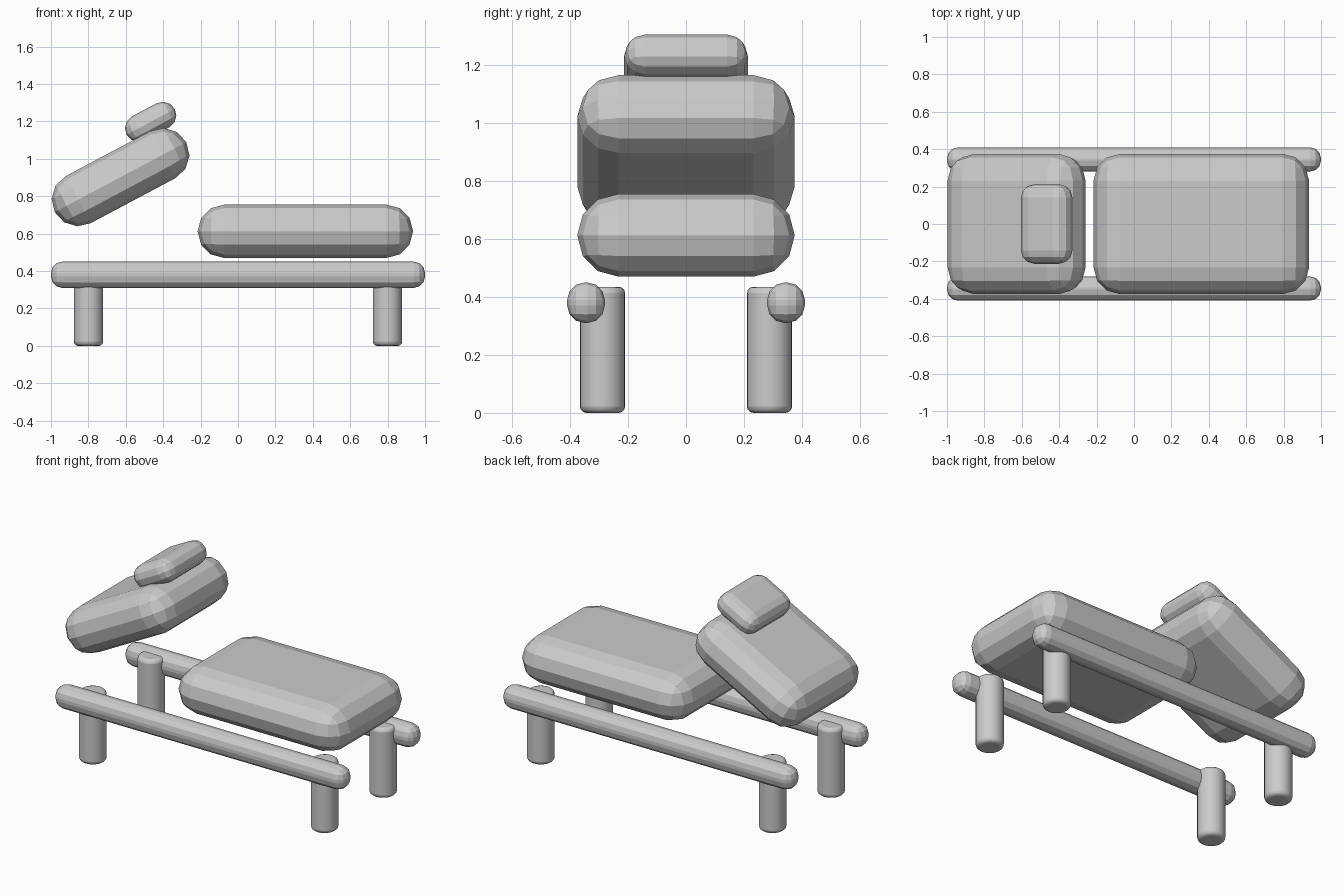
import bpy
from math import radians

if "Cube" in bpy.data.objects:
    bpy.data.objects.remove(bpy.data.objects["Cube"])


def bevel(ob, width, segments, angle=30):
    m = ob.modifiers.new("Round", "BEVEL")
    m.width = width
    m.segments = segments
    m.limit_method = "ANGLE"
    m.angle_limit = radians(angle)


def rounded_box(name, loc, size, radius, tilt=0.0):
    bpy.ops.mesh.primitive_cube_add(size=1)
    ob = bpy.context.object
    ob.name = name
    for v in ob.data.vertices:
        v.co = [c * s for c, s in zip(v.co, size)]
    ob.location = loc
    ob.rotation_euler.y = radians(-tilt)
    bevel(ob, radius, 3)
    return ob


def leg(name, x, y):
    height = 0.435
    bpy.ops.mesh.primitive_cylinder_add(vertices=24, radius=0.078, depth=height,
                                        location=(x, y, height / 2))
    ob = bpy.context.object
    ob.name = name
    bpy.ops.object.shade_smooth_by_angle(angle=radians(35))
    bevel(ob, 0.022, 3, 50)


# Cushions
rounded_box("seat_cushion", (0.36, 0, 0.6125), (1.152, 0.75, 0.285), 0.142)
rounded_box("back_cushion", (-0.628, 0, 0.902), (0.797, 0.75, 0.285), 0.142, 28)
rounded_box("headrest", (-0.467, 0, 1.198), (0.292, 0.426, 0.145), 0.072, 28)

# Side rails and legs, mirrored front to back
for side, s in (("front", -1), ("back", 1)):
    rounded_box(side + "_rail", (0, s * 0.345, 0.38), (2.0, 0.13, 0.14), 0.06)
    for end, x in (("left", -0.799), ("right", 0.799)):
        leg(f"{side}_{end}_leg", x, s * 0.288)
